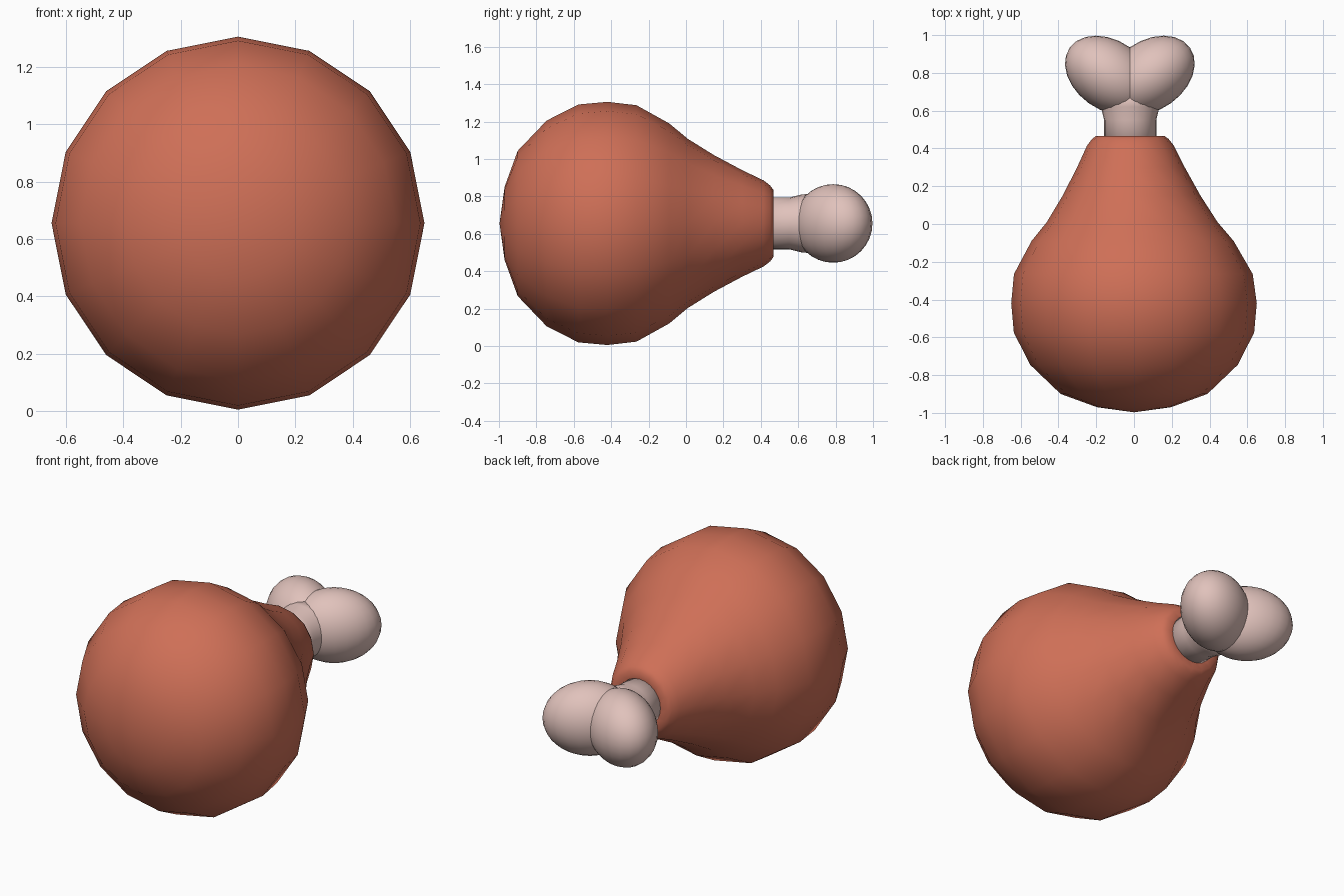
import bpy, bmesh, math
from mathutils import Matrix, Vector

if "Cube" in bpy.data.objects:
    bpy.data.objects.remove(bpy.data.objects["Cube"])

CZ = 0.655  # height of the long axis


def material(name, rgb):
    m = bpy.data.materials.new(name)
    m.diffuse_color = (*rgb, 1)
    m.use_nodes = True
    m.node_tree.nodes["Principled BSDF"].inputs["Base Color"].default_value = m.diffuse_color
    return m


meat_mat = material("roast brown", (0.62, 0.16, 0.095))
bone_mat = material("pale bone", (0.75, 0.54, 0.50))


def finish(bm, name, mat):
    bmesh.ops.recalc_face_normals(bm, faces=bm.faces)
    me = bpy.data.meshes.new(name)
    bm.to_mesh(me)
    bm.free()
    for p in me.polygons:
        p.use_smooth = True
    me.materials.append(mat)
    ob = bpy.data.objects.new(name, me)
    bpy.context.collection.objects.link(ob)
    return ob


def lathe(name, profile, sides, mat, drift):
    """Revolve (y, radius) points about the long axis; drift shifts x along y."""
    bm = bmesh.new()
    rings = []
    for y, r in profile:
        cx = drift(y)
        if r == 0:
            rings.append([bm.verts.new((cx, y, CZ))])
            continue
        rings.append([bm.verts.new((cx + r * math.cos(2 * math.pi * i / sides), y,
                                    CZ + r * math.sin(2 * math.pi * i / sides)))
                      for i in range(sides)])
    for a, b in zip(rings, rings[1:]):
        for i in range(sides):
            j = (i + 1) % sides
            if len(a) == 1:
                bm.faces.new((a[0], b[i], b[j]))
            elif len(b) == 1:
                bm.faces.new((a[i], a[j], b[0]))
            else:
                bm.faces.new((a[i], a[j], b[j], b[i]))
    return finish(bm, name, mat)


# meat: 16-sided pear shape
lathe("meat", [(-0.997, 0), (-0.97, 0.195), (-0.9, 0.388), (-0.745, 0.55),
               (-0.575, 0.636), (-0.42, 0.65), (-0.265, 0.632), (-0.09, 0.535),
               (0.01, 0.452), (0.15, 0.365), (0.3, 0.285), (0.415, 0.23),
               (0.45, 0.203), (0.467, 0.18), (0.467, 0.12), (0.40, 0)],
      16, meat_mat, lambda y: -0.02 * max(0, (y + 0.42) / 0.89))

# bone shaft
lathe("bone_shaft", [(0.38, 0), (0.38, 0.138), (0.55, 0.138), (0.62, 0.155),
                     (0.68, 0.16), (0.74, 0)],
      24, bone_mat, lambda y: -0.02)

# bone knuckles: two sheared ellipsoids leaning outwards
for side, name in ((-1, "knuckle_left"), (1, "knuckle_right")):
    bm = bmesh.new()
    bmesh.ops.create_uvsphere(bm, u_segments=24, v_segments=16, radius=0.21)
    for v in bm.verts:
        x, y, z = v.co
        v.co = (-0.022 + side * 0.108 + x * 1.07 + side * y * 0.34,
                0.787 + y, CZ + z)
    finish(bm, name, bone_mat)
